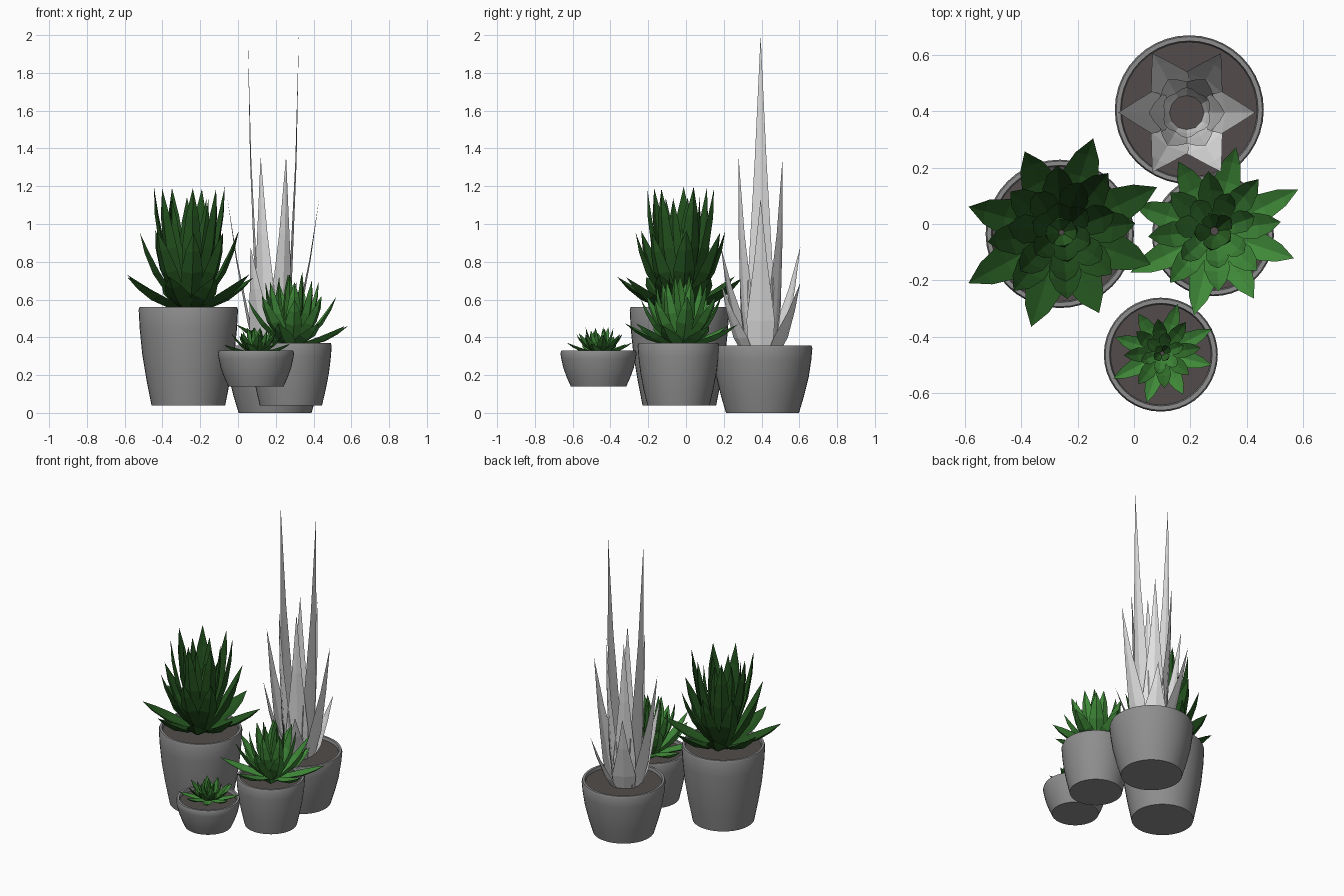
import bpy, bmesh, math, random
from mathutils import Vector

if "Cube" in bpy.data.objects:
    bpy.data.objects.remove(bpy.data.objects["Cube"])

random.seed(4)


def material(name, rgb):
    m = bpy.data.materials.new(name)
    m.diffuse_color = (*rgb, 1)
    m.use_nodes = True
    m.node_tree.nodes["Principled BSDF"].inputs["Base Color"].default_value = m.diffuse_color
    return m


POT = material("pot grey", (0.27, 0.27, 0.27))
SOIL = material("soil brown", (0.085, 0.073, 0.07))
DEEP = material("deep green", (0.017, 0.085, 0.013))
MID = material("mid green", (0.03, 0.15, 0.022))
LIGHT = material("light green", (0.05, 0.25, 0.04))
PALE = material("pale grey", (0.75, 0.75, 0.75))


def finish(bm, name, mats, smooth=False):
    me = bpy.data.meshes.new(name)
    bm.to_mesh(me)
    bm.free()
    for m in mats:
        me.materials.append(m)
    ob = bpy.data.objects.new(name, me)
    bpy.context.collection.objects.link(ob)
    if smooth:
        bpy.ops.object.select_all(action='DESELECT')
        ob.select_set(True)
        bpy.context.view_layer.objects.active = ob
        bpy.ops.object.shade_smooth_by_angle(angle=math.radians(35))
    return ob


def pot(name, cx, cy, z0, z1, r_bot, r_top, n=40):
    """Lathed pot with bulging wall, thin rim and a soil disc."""
    h = z1 - z0
    d = r_top - r_bot
    prof = [(r_bot, z0), (r_bot + d * 0.38, z0 + h * 0.25),
            (r_bot + d * 0.72, z0 + h * 0.52), (r_bot + d * 0.92, z0 + h * 0.78),
            (r_top, z1 - 0.015), (r_top - 0.005, z1),
            (r_top - 0.02, z1), (r_top - 0.024, z1 - 0.02)]
    bm = bmesh.new()
    rings = [[bm.verts.new((cx + r * math.cos(2 * math.pi * i / n),
                            cy + r * math.sin(2 * math.pi * i / n), z))
              for i in range(n)] for r, z in prof]
    for a, b in zip(rings, rings[1:]):
        for i in range(n):
            j = (i + 1) % n
            bm.faces.new((a[i], a[j], b[j], b[i]))
    bm.faces.new(rings[0][::-1])
    bm.faces.new(rings[-1]).material_index = 1
    finish(bm, name, [POT, SOIL], True)


BROAD = [(0, 0.45), (0.25, 0.85), (0.52, 1.0), (0.78, 0.65), (1, 0)]
SPIKE = [(0, 0.85), (0.2, 1.0), (0.6, 0.45), (1, 0)]


def leaf(bm, c, ang, r0, z0, r1, z1, w, bend, fold, thick, prof, mat=0):
    """Pointed folded leaf from (r0, z0) to (r1, z1) in direction ang."""
    out = Vector((math.cos(ang), math.sin(ang), 0))
    side = Vector((-out.y, out.x, 0))
    L = math.hypot(r1 - r0, z1 - z0)
    nr, nz = -(z1 - z0) / L, (r1 - r0) / L
    nrm = out * nr + Vector((0, 0, nz))
    rows = []
    for t, k in prof:
        p = Vector((c[0], c[1], z0 + (z1 - z0) * t)) + out * (r0 + (r1 - r0) * t)
        p -= nrm * bend * math.sin(math.pi * t)
        if k == 0:
            rows.append([bm.verts.new(p)])
            continue
        pts = [p + side * w * k, p - nrm * fold * k, p - side * w * k]
        if thick:
            pts.append(p - nrm * (fold + thick) * k)
        rows.append([bm.verts.new(q) for q in pts])
    for a, b in zip(rows, rows[1:]):
        m = len(a)
        for i in range(m if thick else m - 1):
            j = (i + 1) % m
            vs = (a[i], a[j], b[0]) if len(b) == 1 else (a[i], a[j], b[j], b[i])
            bm.faces.new(vs).material_index = mat


def rosette(name, c, z0, rings, mats):
    """Rings of leaves: (count, start angle, r0, tip radius, tip z, half width, bend, material)."""
    bm = bmesh.new()
    for n, start, r0, r, z, w, bend, mat in rings:
        for i in range(n):
            a = math.radians(start + 360 * i / n + random.uniform(-3, 3))
            # the outline is slightly longer along the diagonal
            k = 1 + 0.09 * math.cos(2 * (a - math.radians(33)))
            leaf(bm, c, a, r0, z0, r * k, z + random.uniform(-0.01, 0.01), w,
                 bend, w * 0.3, w * 0.2, BROAD, mat)
    finish(bm, name, mats)


# pots
pot("large_pot", -0.263, -0.035, 0.04, 0.56, 0.195, 0.263)
pot("medium_pot", 0.28, -0.04, 0.04, 0.37, 0.165, 0.216)
pot("small_bowl", 0.095, -0.463, 0.14, 0.33, 0.147, 0.202)
pot("back_pot", 0.196, 0.405, 0.0, 0.358, 0.193, 0.264)

# large dark plant
rosette("large_plant", (-0.257, -0.03), 0.55, [
    (8, 27, 0.03, 0.345, 0.725, 0.068, 0.012, 0),
    (8, 5, 0.03, 0.25, 0.96, 0.058, 0.02, 0),
    (7, 18, 0.025, 0.185, 1.19, 0.052, 0.025, 0),
    (6, 40, 0.015, 0.11, 1.14, 0.045, 0.015, 0),
    (4, 10, 0.005, 0.05, 0.98, 0.035, 0.01, 1)], [DEEP, MID])

# medium bright plant
rosette("medium_plant", (0.285, -0.025), 0.36, [
    (8, 29, 0.025, 0.305, 0.465, 0.05, 0.01, 0),
    (8, 5, 0.025, 0.225, 0.61, 0.046, 0.015, 0),
    (7, 18, 0.02, 0.14, 0.70, 0.04, 0.02, 0),
    (5, 40, 0.01, 0.065, 0.735, 0.032, 0.012, 1)], [LIGHT, MID])

# small plant in bowl
rosette("small_plant", (0.1, -0.458), 0.32, [
    (8, 29, 0.015, 0.18, 0.365, 0.029, 0.006, 0),
    (8, 5, 0.015, 0.13, 0.415, 0.026, 0.008, 1),
    (6, 18, 0.01, 0.075, 0.445, 0.022, 0.008, 0),
    (4, 40, 0.005, 0.03, 0.45, 0.017, 0.005, 1)], [LIGHT, MID])

# tall pale spiky plant: six directions, two rings plus short centre spikes
bm = bmesh.new()
centre = (0.187, 0.395)
outer = [1.135, 0.69, 0.88, 1.135, 0.88, 0.69]
inner = [2.0, 1.36, 1.36, 2.0, 1.36, 1.36]
for i in range(6):
    a = math.radians(60 * i)
    leaf(bm, centre, a, 0.085, 0.33, 0.243, outer[i], 0.075, 0.012, 0.015, 0, SPIKE)
    leaf(bm, centre, a, 0.06, 0.33, 0.135, inner[i], 0.07, 0.012, 0.015, 0, SPIKE)
    leaf(bm, centre, a + math.radians(30), 0.05, 0.33, 0.09, 0.72, 0.045, 0.01, 0.01, 0, SPIKE)
finish(bm, "tall_spiky_plant", [PALE])
